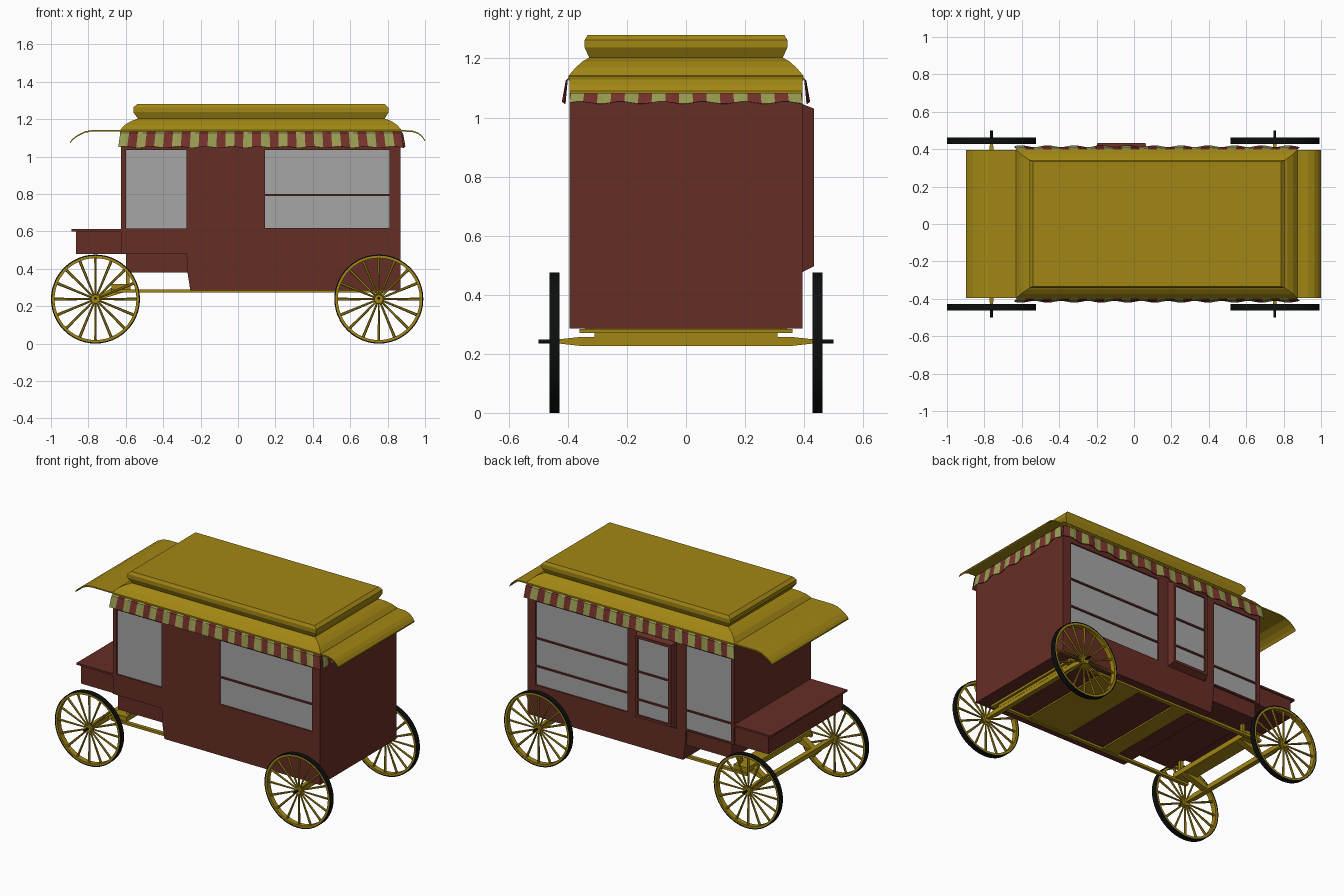
import bpy, bmesh, math
from mathutils import Vector, Matrix

if "Cube" in bpy.data.objects:
    bpy.data.objects.remove(bpy.data.objects["Cube"])


def mat(name, r, g, b):
    m = bpy.data.materials.new(name)
    m.diffuse_color = (r, g, b, 1)
    m.use_nodes = True
    m.node_tree.nodes["Principled BSDF"].inputs["Base Color"].default_value = m.diffuse_color
    return m


BROWN = mat("brown_paint", 0.134, 0.027, 0.019)
YELLOW = mat("yellow_paint", 0.36, 0.24, 0.007)
BLACK = mat("tyre_black", 0.004, 0.005, 0.005)
GREEN = mat("stripe_green", 0.33, 0.35, 0.088)
RED = mat("stripe_red", 0.19, 0.033, 0.026)
GLASS = mat("grey_glass", 0.38, 0.38, 0.38)


def finish(name, bm, *mats, smooth=False):
    bmesh.ops.recalc_face_normals(bm, faces=bm.faces)
    me = bpy.data.meshes.new(name)
    bm.to_mesh(me)
    bm.free()
    for m in mats:
        me.materials.append(m)
    ob = bpy.data.objects.new(name, me)
    bpy.context.collection.objects.link(ob)
    if smooth:
        bpy.ops.object.select_all(action='DESELECT')
        ob.select_set(True)
        bpy.context.view_layer.objects.active = ob
        bpy.ops.object.shade_smooth_by_angle(angle=math.radians(35))
    return ob


def add_box(bm, x0, x1, y0, y1, z0, z1):
    m = Matrix.Translation(((x0 + x1) / 2, (y0 + y1) / 2, (z0 + z1) / 2)) @ \
        Matrix.Diagonal((x1 - x0, y1 - y0, z1 - z0, 1))
    bmesh.ops.create_cube(bm, size=1, matrix=m)


def boxes(name, dims, m):
    bm = bmesh.new()
    for d in dims:
        add_box(bm, *d)
    return finish(name, bm, m)


def loft(name, rings, m):
    """Skin between equal-length point rings, capped at both ends."""
    bm = bmesh.new()
    vs = [[bm.verts.new(p) for p in r] for r in rings]
    n = len(vs[0])
    for a, b in zip(vs, vs[1:]):
        for i in range(n):
            bm.faces.new((a[i], a[(i + 1) % n], b[(i + 1) % n], b[i]))
    bm.faces.new(vs[0])
    bm.faces.new(vs[-1])
    return finish(name, bm, m)


def prism(name, prof, y0, y1, m):
    return loft(name, [[(x, y, z) for x, z in prof] for y in (y0, y1)], m)


def rod(bm, a, b, r1, r2, seg=8):
    a, b = Vector(a), Vector(b)
    d = b - a
    m = Matrix.Translation((a + b) / 2) @ d.to_track_quat('Z', 'Y').to_matrix().to_4x4()
    bmesh.ops.create_cone(bm, cap_ends=True, segments=seg, radius1=r1, radius2=r2,
                          depth=d.length, matrix=m)


def cut(ob, cutter):
    md = ob.modifiers.new("panes", 'BOOLEAN')
    md.operation, md.solver, md.object = 'DIFFERENCE', 'EXACT', cutter
    dg = bpy.context.evaluated_depsgraph_get()
    me = bpy.data.meshes.new_from_object(ob.evaluated_get(dg))
    ob.modifiers.clear()
    ob.data = me
    bpy.data.objects.remove(cutter)


# wagon body with recessed window panes
body = prism("body", [(-0.625, 0.48), (-0.275, 0.48), (-0.27, 0.38), (-0.255, 0.285),
                      (0.87, 0.285), (0.87, 1.135), (-0.625, 1.135)], -0.395, 0.395, BROWN)
ROWS = [(0.49, 0.608), (0.618, 0.79), (0.80, 1.035)]
panes = [(-0.6, -0.275, -1, 0.615, 1.035)]
panes += [(0.145, 0.81, -1, *r) for r in ROWS[1:]]
panes += [(0.145, 0.81, 1, *r) for r in ROWS]
panes += [(-0.6, -0.275, 1, *r) for r in (ROWS[0], (0.618, 1.035))]


def slab(p, ya, yb):
    x0, x1, s, z0, z1 = p
    return (x0, x1, min(s * ya, s * yb), max(s * ya, s * yb), z0, z1)


cut(body, boxes("pane_cutter", [slab(p, 0.383, 0.42) for p in panes], BROWN))
boxes("window_glass", [slab(p, 0.380, 0.386) for p in panes], GLASS)

# side bay with its own panes
bay = loft("bay", [[(x0, y, z0), (x1, y, z0), (x1, y, z1), (x0, y, z1)] for x0, x1, y, z0, z1 in
                   ((-0.21, 0.075, 0.39, 0.475, 1.047), (-0.195, 0.06, 0.434, 0.497, 1.03))], BROWN)
bay_panes = [(-0.175, 0.045, 1, *r) for r in ((0.513, 0.608), (0.618, 0.79), (0.80, 1.012))]
cut(bay, boxes("bay_cutter", [slab(p, 0.422, 0.46) for p in bay_panes], BROWN))
boxes("bay_glass", [slab(p, 0.418, 0.425) for p in bay_panes], GLASS)

# driver seat and lower locker
boxes("seat_box", [(-0.865, -0.62, -0.385, 0.385, 0.48, 0.602)], BROWN)
boxes("seat_top", [(-0.89, -0.62, -0.395, 0.395, 0.60, 0.612)], BROWN)
boxes("front_locker", [(-0.6, -0.265, -0.38, 0.38, 0.38, 0.485)], BROWN)

# stepped roof: stacked rectangles
roof = [(-0.63, 0.875, 0.397, 1.125), (-0.63, 0.875, 0.397, 1.142), (-0.605, 0.85, 0.373, 1.17),
        (-0.57, 0.82, 0.35, 1.19), (-0.535, 0.785, 0.328, 1.203), (-0.56, 0.805, 0.343, 1.237),
        (-0.56, 0.805, 0.343, 1.262), (-0.54, 0.785, 0.333, 1.28)]
loft("roof", [[(a, -w, z), (b, -w, z), (b, w, z), (a, w, z)] for a, b, w, z in roof], YELLOW)


# curved canopies front and rear
def canopy(name, pts):
    prism(name, pts + [(x, z - 0.008) for x, z in reversed(pts)], -0.395, 0.395, YELLOW)


canopy("front_canopy", [(-0.60, 1.142), (-0.78, 1.142), (-0.82, 1.135), (-0.86, 1.115),
                        (-0.885, 1.095), (-0.897, 1.08)])
canopy("rear_canopy", [(0.85, 1.142), (0.93, 1.14), (0.965, 1.128), (0.985, 1.11), (0.999, 1.09)])


# striped scalloped awnings
def awning(name, start, along, out, length, n):
    start, along, out = Vector(start), Vector(along), Vector(out)
    bm = bmesh.new()
    sub = 2
    cols = []
    for i in range(n * sub + 1):
        t = i / (n * sub)
        wave = math.sin(i * math.pi / 3)
        flare = (t - 0.5) * 0.03
        col = []
        for o, z, f in ((0.002, 1.132, 0), (0.009, 1.125, 0.3), (0.019, 1.05 + 0.004 * wave, 1)):
            p = start + along * (t * length + flare * f) + out * (o + 0.005 * wave * f)
            col.append(bm.verts.new((p.x, p.y, z)))
        cols.append(col)
    for i, (a, b) in enumerate(zip(cols, cols[1:])):
        for k in range(2):
            f = bm.faces.new((a[k], b[k], b[k + 1], a[k + 1]))
            f.material_index = (i // sub) % 2
    ob = finish(name, bm, GREEN, RED)
    md = ob.modifiers.new("thickness", 'SOLIDIFY')
    md.thickness, md.offset = 0.004, 0


awning("left_awning", (-0.625, -0.395, 0), (1, 0, 0), (0, -1, 0), 1.495, 32)
awning("right_awning", (-0.625, 0.395, 0), (1, 0, 0), (0, 1, 0), 1.495, 32)
awning("rear_awning", (0.87, -0.38, 0), (0, 1, 0), (1, 0, 0), 0.76, 17)

# chassis ladder frame
boxes("chassis_rails", [(-0.68, 0.77, s * 0.33 - 0.012, s * 0.33 + 0.012, 0.272, 0.288)
                        for s in (-1, 1)], YELLOW)
boxes("chassis_cross_members", [(0.23, 0.53, -0.33, 0.33, 0.276, 0.287),
                                (-0.14, -0.03, -0.33, 0.33, 0.276, 0.287),
                                (0.72, 0.785, -0.36, 0.36, 0.27, 0.284),
                                (0.735, 0.77, -0.31, 0.31, 0.252, 0.274)], YELLOW)

# front turning bolster with sloping arms and posts
boxes("front_bolster", [(-0.675, -0.575, -0.33, 0.33, 0.285, 0.318)], YELLOW)
for s in (-1, 1):
    prism("bolster_arm", [(-0.775, 0.235), (-0.74, 0.235), (-0.575, 0.285), (-0.675, 0.30)],
          s * 0.25 - 0.02, s * 0.25 + 0.02, YELLOW)
    boxes("bolster_post", [(-0.60, -0.58, s * 0.28 - 0.012, s * 0.28 + 0.012, 0.31, 0.385)], YELLOW)

# axles with dark stub ends
AXLES = (("front", -0.762), ("rear", 0.753))
ZC, R = 0.242, 0.238
for tag, ax in AXLES:
    loft(tag + "_axle_beam", [[(ax - w, y, ZC - h), (ax + w, y, ZC - h), (ax + w, y, ZC + h),
                               (ax - w, y, ZC + h)] for y, w, h in
                              ((-0.44, 0.007, 0.006), (-0.36, 0.016, 0.015), (0.36, 0.016, 0.015),
                               (0.44, 0.007, 0.006))], YELLOW)
    for s in (-1, 1):
        bm = bmesh.new()
        rod(bm, (ax, s * 0.42, ZC), (ax, s * 0.5, ZC), 0.007, 0.007, 12)
        finish(tag + "_axle_stub", bm, BLACK, smooth=True)


# spoked wheels
def ring(name, c, r0, r1, w, m, seg=48):
    bm = bmesh.new()
    prof = [bm.verts.new(c + Vector((r, y, 0))) for r, y in
            ((r0, -w), (r1, -w), (r1, w), (r0, w))]
    edges = [bm.edges.new((prof[i], prof[(i + 1) % 4])) for i in range(4)]
    bmesh.ops.spin(bm, geom=prof + edges, cent=c, axis=(0, 1, 0), angle=math.tau,
                   steps=seg, use_merge=True)
    bmesh.ops.remove_doubles(bm, verts=bm.verts, dist=1e-5)
    finish(name, bm, m, smooth=True)


for tag, ax in AXLES:
    for side, s in (("left", -1), ("right", 1)):
        pre = tag + "_" + side + "_"
        c = Vector((ax, s * 0.445, ZC - 0.004))
        ring(pre + "tyre", c, R - 0.006, R, 0.0175, BLACK)
        ring(pre + "rim", c, R - 0.019, R - 0.005, 0.0165, YELLOW)
        bm = bmesh.new()
        rod(bm, c - Vector((0, 0.017, 0)), c + Vector((0, 0.017, 0)), 0.024, 0.024, 20)
        finish(pre + "hub", bm, YELLOW, smooth=True)
        bm = bmesh.new()
        for i in range(16):
            a = math.tau * i / 16
            d = Vector((math.cos(a), 0, math.sin(a)))
            rod(bm, c + d * 0.018, c + d * (R - 0.015), 0.005, 0.008, 6)
        finish(pre + "spokes", bm, YELLOW)
